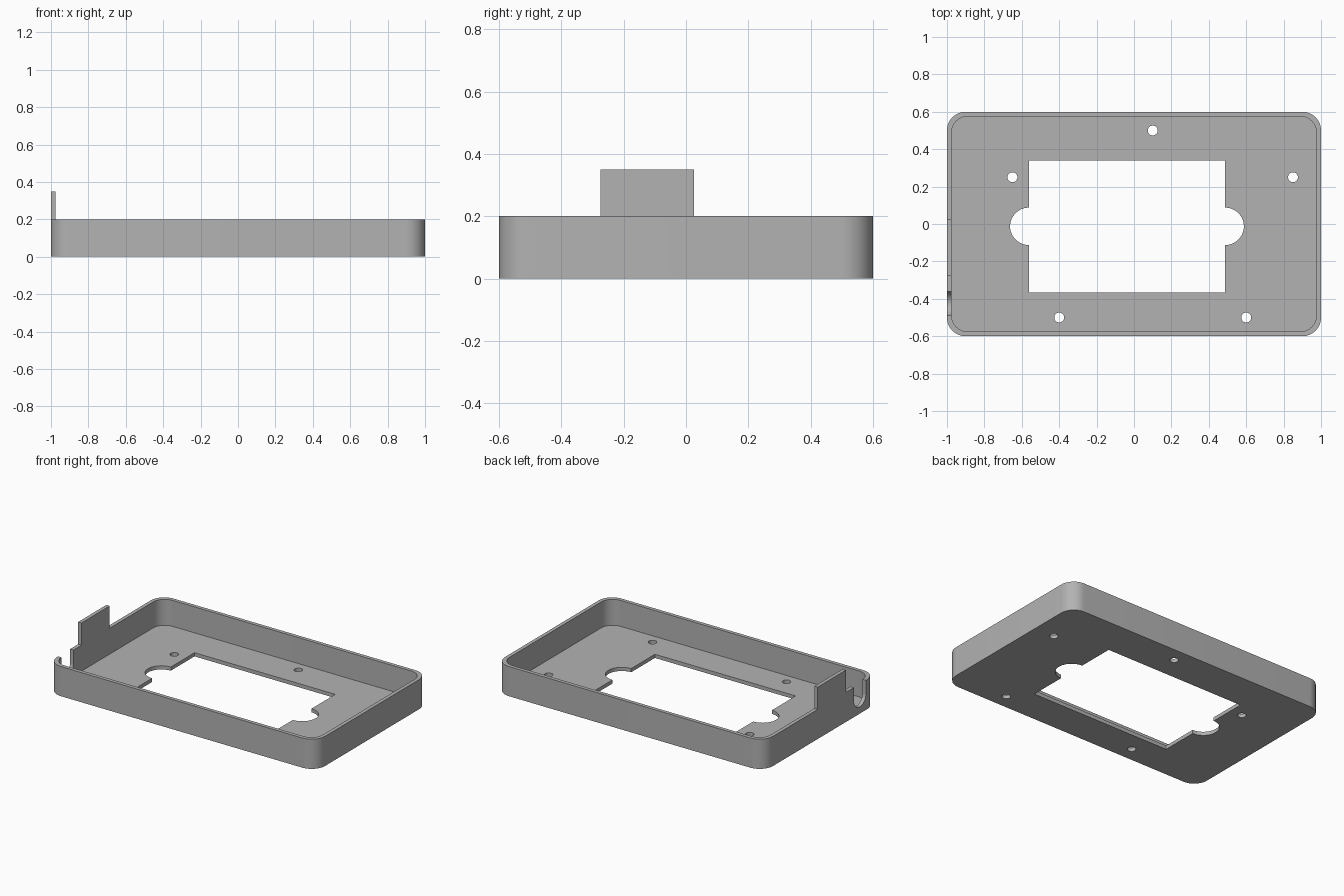
import bpy, bmesh
from math import pi, cos, sin, radians

if "Cube" in bpy.data.objects:
    bpy.data.objects.remove(bpy.data.objects["Cube"], do_unlink=True)

GREY = (0.45, 0.45, 0.45, 1)
LENGTH, WIDTH, HEIGHT, WALL = 2.0, 1.2, 0.2, 0.025

grey = bpy.data.materials.new("plain grey")
grey.diffuse_color = GREY
grey.use_nodes = True
grey.node_tree.nodes["Principled BSDF"].inputs["Base Color"].default_value = GREY


def arc(cx, cy, r, start, end, steps):
    return [(cx + r * cos(start + (end - start) * i / steps),
             cy + r * sin(start + (end - start) * i / steps)) for i in range(steps + 1)]


def rounded_rect(sx, sy, r):
    hx, hy = sx / 2 - r, sy / 2 - r
    corners = [(hx, hy), (-hx, hy), (-hx, -hy), (hx, -hy)]
    return [p for k, (cx, cy) in enumerate(corners)
            for p in arc(cx, cy, r, k * pi / 2, (k + 1) * pi / 2, 12)]


def rect(x0, x1, y0, y1):
    return [(x0, y0), (x1, y0), (x1, y1), (x0, y1)]


def prism(name, profile, low, high, along_x=False):
    """Extrude a closed profile along z, or a (y, z) profile along x."""
    bm = bmesh.new()
    place = (lambda a, b, t: (t, a, b)) if along_x else (lambda a, b, t: (a, b, t))
    base = bm.faces.new([bm.verts.new(place(a, b, low)) for a, b in profile])
    top = bmesh.ops.extrude_face_region(bm, geom=[base])["geom"]
    verts = [v for v in top if isinstance(v, bmesh.types.BMVert)]
    bmesh.ops.translate(bm, verts=verts, vec=place(0, 0, high - low))
    bmesh.ops.recalc_face_normals(bm, faces=bm.faces)
    mesh = bpy.data.meshes.new(name)
    bm.to_mesh(mesh)
    bm.free()
    mesh.materials.append(grey)
    obj = bpy.data.objects.new(name, mesh)
    bpy.context.collection.objects.link(obj)
    return obj


def combine(target, tool, operation="DIFFERENCE"):
    """Apply a boolean and discard the tool object."""
    mod = target.modifiers.new("shape", "BOOLEAN")
    mod.operation, mod.solver, mod.object = operation, "EXACT", tool
    bpy.context.view_layer.objects.active = target
    bpy.ops.object.modifier_apply(modifier=mod.name)
    bpy.data.objects.remove(tool, do_unlink=True)


# Outer block with the raised tab on one short side, hollowed into a tray
tray = prism("tray", rounded_rect(LENGTH, WIDTH, 0.1), 0, HEIGHT)
combine(tray, prism("tab", rect(-1, -0.9, -0.275, 0.025), 0.1, 0.35), "UNION")
combine(tray, prism("cavity", rounded_rect(LENGTH - 2 * WALL, WIDTH - 2 * WALL, 0.085),
                    WALL, 0.5))

# Window in the floor with a half-round ear at each end
left, right, front, back = -0.5625, 0.4875, -0.365, 0.34
window = (rect(left, right, front, back)[:2]
          + arc(right, -0.0125, 0.1, -pi / 2, pi / 2, 24)
          + rect(left, right, front, back)[2:]
          + arc(left, -0.0125, 0.1, pi / 2, 3 * pi / 2, 24))
combine(tray, prism("window_cutter", window, -0.1, 0.1))

# Screw holes
for x, y in [(0.1, 0.5), (-0.65, 0.25), (0.85, 0.25), (-0.4, -0.5), (0.6, -0.5)]:
    circle = arc(x, y, 0.0265, 0, 2 * pi, 32)[:-1]
    combine(tray, prism("hole_cutter", circle, -0.1, 0.1))

# Round-bottomed cable slot beside the tab
cy, r = -0.425, 0.064
slot = arc(cy, 0.11, r, pi, 2 * pi, 24) + [(cy + r, 0.3), (cy - r, 0.3)]
combine(tray, prism("slot_cutter", slot, -1.1, -0.93, along_x=True))

bpy.ops.object.select_all(action="DESELECT")
tray.select_set(True)
bpy.context.view_layer.objects.active = tray
bpy.ops.object.shade_smooth_by_angle(angle=radians(30))
